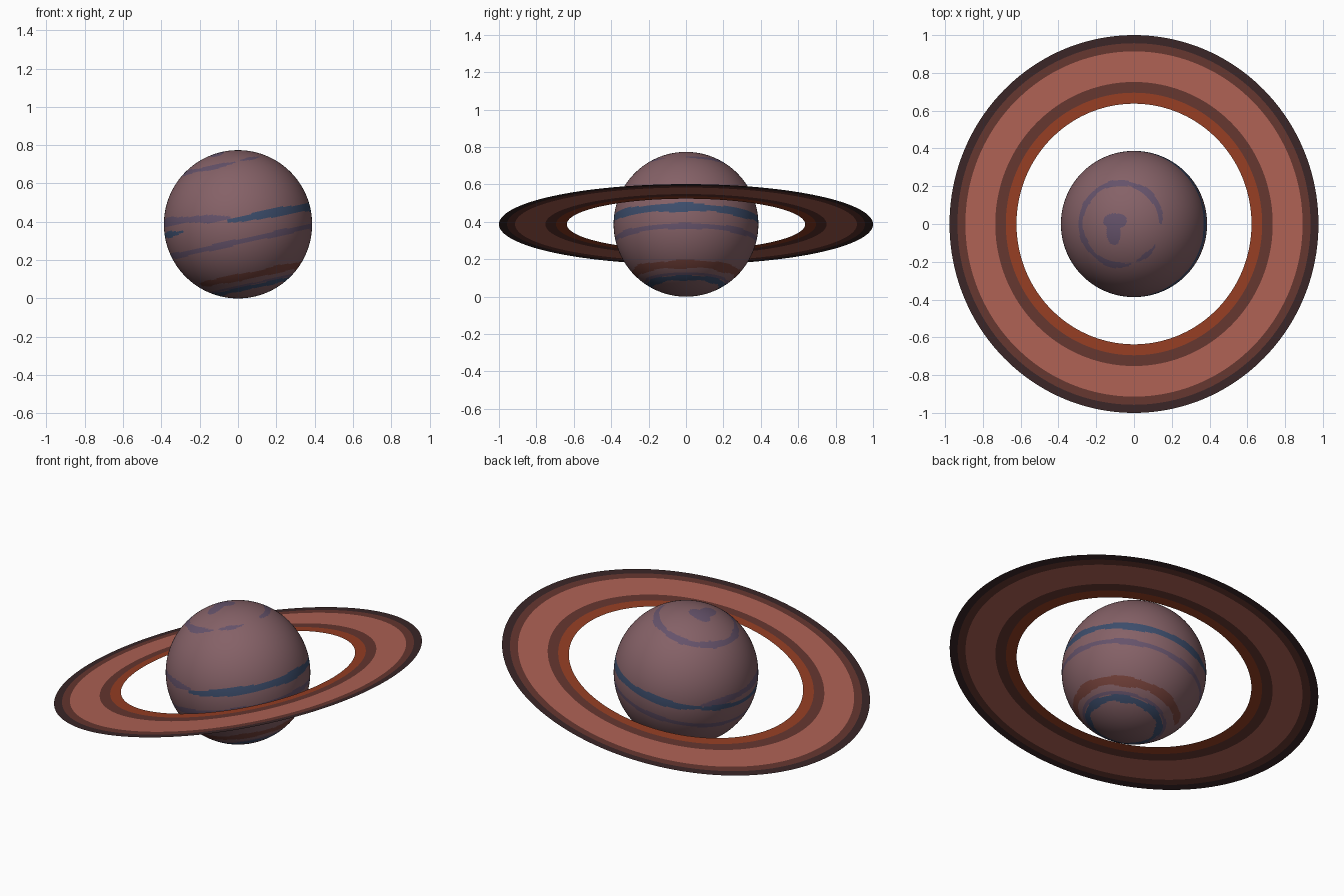
import bpy, bmesh, math
from mathutils import Matrix

if "Cube" in bpy.data.objects:
    bpy.data.objects.remove(bpy.data.objects["Cube"])

R = 0.387
TILT = math.radians(12.4)
PLACE = Matrix.Translation((0, 0, R)) @ Matrix.Rotation(-TILT, 4, 'Y')


def material(name, rgb):
    m = bpy.data.materials.new(name)
    m.diffuse_color = (*rgb, 1)
    m.use_nodes = True
    m.node_tree.nodes["Principled BSDF"].inputs["Base Color"].default_value = m.diffuse_color
    return m


mauve = material("dusty mauve", (0.235, 0.12, 0.135))
purple = material("muted purple", (0.13, 0.085, 0.145))
blue = material("slate blue", (0.046, 0.075, 0.15))
rust = material("rust red", (0.18, 0.055, 0.044))
salmon = material("salmon", (0.42, 0.118, 0.088))
brown = material("red brown", (0.13, 0.037, 0.029))
dark = material("dark plum", (0.042, 0.019, 0.02))
orange = material("burnt orange", (0.30, 0.048, 0.017))


def make_object(name, bm, mats):
    me = bpy.data.meshes.new(name)
    bm.to_mesh(me)
    bm.free()
    for m in mats:
        me.materials.append(m)
    ob = bpy.data.objects.new(name, me)
    bpy.context.collection.objects.link(ob)
    ob.matrix_world = PLACE
    return ob


# Cloud bands: slot, start longitude, length, height at ends, height at middle, half width
BANDS = [
    (2, 263, 235, 0.070, 0.020, 0.055),   # main equator band
    (2, 132, 90, 0.060, 0.065, 0.035),    # equator band, far side
    (1, 137, 128, 0.110, 0.230, 0.050),   # purple band above it
    (1, 0, 360, -0.235, -0.235, 0.036),   # lower purple band
    (1, 0, 285, 0.825, 0.825, 0.026),     # north arc
    (1, 292, 38, 0.830, 0.830, 0.018),    # north arc, short piece
    (3, 202, 310, -0.690, -0.715, 0.045),  # rust band
    (2, 0, 360, -0.865, -0.865, 0.026),   # south blue band
    (1, 0, 360, -0.825, -0.825, 0.014),   # thin rim of the south band
]


def band_slot(p):
    u, v, h = p.x / R, p.y / R, p.z / R
    # polar blotch made of two ovals
    if h > 0.9:
        if ((u + 0.05) / 0.17) ** 2 + ((v - 0.04) / 0.105) ** 2 < 1:
            return 1
        if ((u + 0.07) / 0.10) ** 2 + ((v + 0.12) / 0.17) ** 2 < 1:
            return 1
    a = math.atan2(v, u)
    lon = math.degrees(a) % 360
    wob = 0.5 * math.sin(5 * a + 9 * h) + 0.3 * math.sin(11 * a + 1) + 0.2 * math.sin(23 * a)
    for slot, start, length, h_end, h_mid, half in BANDS:
        d = (lon - start) % 360
        if d > length:
            continue
        s = math.sin(math.pi * d / length)
        centre = h_end + (h_mid - h_end) * s + 0.15 * half * wob
        taper = 1 if length == 360 else min(1, 0.35 + min(d, length - d) / 25)
        if abs(h - centre) < half * taper * (1 + 0.2 * math.sin(7 * a + 2)):
            return slot
    return 0


# Planet
bm = bmesh.new()
bmesh.ops.create_uvsphere(bm, u_segments=240, v_segments=200, radius=R)
for f in bm.faces:
    f.material_index = band_slot(f.calc_center_median())
    f.smooth = True
make_object("planet", bm, [mauve, purple, blue, rust])

# Flat ring made of five concentric bands
RADII = [0.637, 0.695, 0.752, 0.914, 0.957, 1.0]
SLOTS = [0, 1, 2, 1, 3]
N = 160
bm = bmesh.new()
loops = [[bm.verts.new((r * math.cos(2 * math.pi * i / N), r * math.sin(2 * math.pi * i / N), 0))
          for i in range(N)] for r in RADII]
for k, slot in enumerate(SLOTS):
    for i in range(N):
        j = (i + 1) % N
        f = bm.faces.new((loops[k][i], loops[k + 1][i], loops[k + 1][j], loops[k][j]))
        f.material_index = slot
make_object("ring", bm, [orange, brown, salmon, dark])
